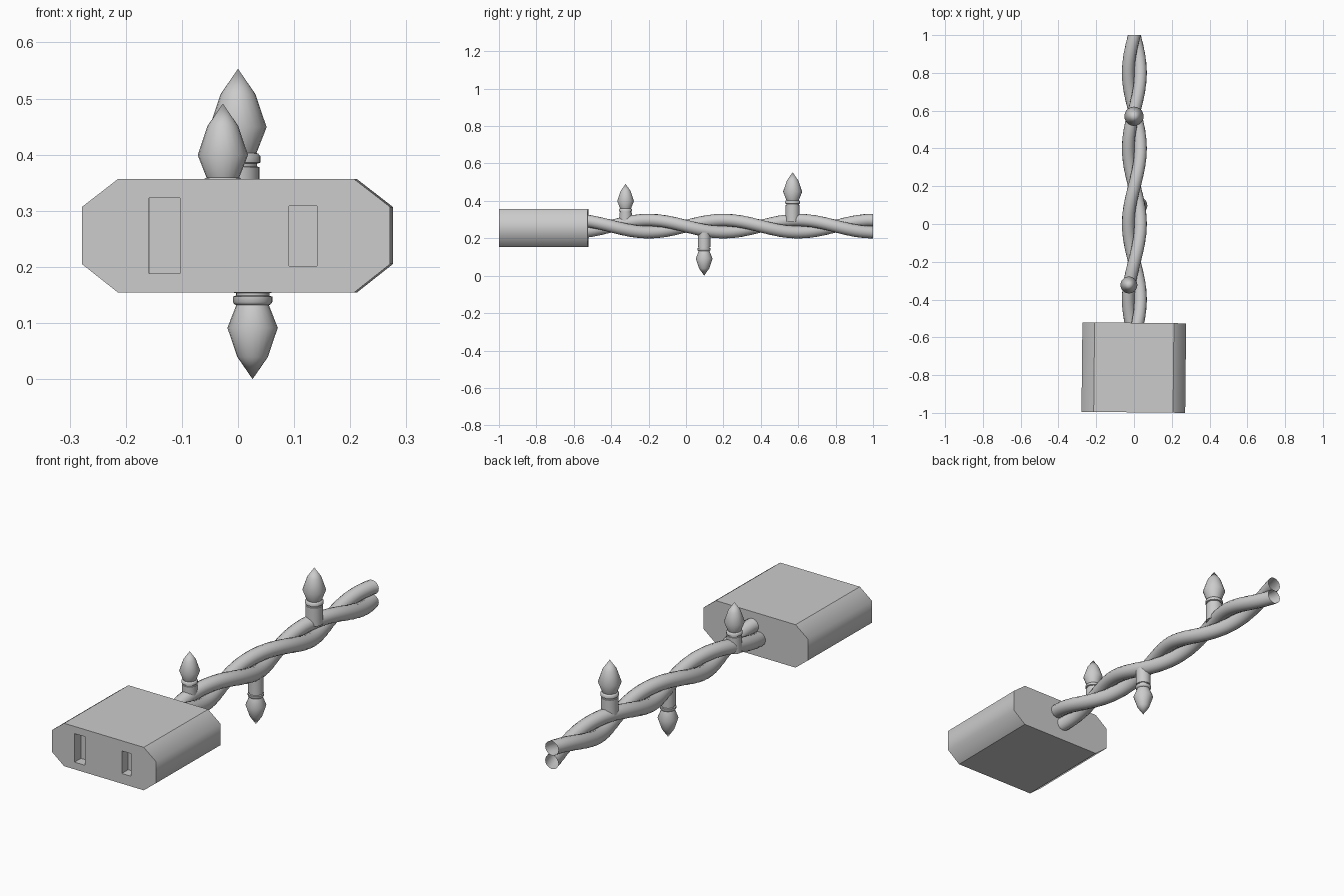
import bpy, bmesh
from math import sin, cos, pi, radians, hypot

if "Cube" in bpy.data.objects:
    bpy.data.objects.remove(bpy.data.objects["Cube"])

AXIS_Z = 0.265      # height of the cord's centre line
WIRE_R = 0.0335


def add_mesh(name, bm):
    bmesh.ops.recalc_face_normals(bm, faces=bm.faces[:])
    mesh = bpy.data.meshes.new(name)
    bm.to_mesh(mesh)
    bm.free()
    obj = bpy.data.objects.new(name, mesh)
    bpy.context.collection.objects.link(obj)
    return obj


def smooth(obj, angle):
    bpy.ops.object.select_all(action='DESELECT')
    obj.select_set(True)
    bpy.context.view_layer.objects.active = obj
    bpy.ops.object.shade_smooth_by_angle(angle=radians(angle))


def prism(name, outline, y0, y1):
    """Extrude an x-z outline along y."""
    bm = bmesh.new()
    face = bm.faces.new([bm.verts.new((x, y0, z)) for x, z in outline])
    ext = bmesh.ops.extrude_face_region(bm, geom=[face])
    verts = [g for g in ext["geom"] if isinstance(g, bmesh.types.BMVert)]
    bmesh.ops.translate(bm, verts=verts, vec=(0, y1 - y0, 0))
    return add_mesh(name, bm)


# Socket block: chamfered slab, turned very slightly, chamfers blend into the sides
right = [(0.21, 0.154), (0.2745, 0.205), (0.2745, 0.307), (0.21, 0.357)]
outline = right + [(-x, z) for x, z in reversed(right)]
block = prism("socket_block", outline, -0.237, 0.237)
for poly in block.data.polygons:
    poly.use_smooth = abs(poly.normal.x) > 0.3
block.location = (-0.001, -0.76, 0)
block.rotation_euler.z = radians(-0.6)

# Two blade slots in the front
for name, x0, x1, z0, z1 in (("left", -0.155, -0.1, 0.188, 0.323),
                             ("right", 0.094, 0.144, 0.202, 0.309)):
    cutter = prism(name + "_slot_cutter",
                   [(x0, z0), (x1, z0), (x1, z1), (x0, z1)], -0.3, -0.19)
    cutter.parent = block
    cutter.hide_render = True
    cutter.hide_set(True)
    mod = block.modifiers.new(name + "_slot", 'BOOLEAN')
    mod.operation = 'DIFFERENCE'
    mod.solver = 'EXACT'
    mod.object = cutter


# Twisted pair of open-ended wires
def wire(name, phase, steps=64, sides=16):
    pitch, y0, y1, r = 0.8, -0.535, 1.0, WIRE_R - 0.001
    bm = bmesh.new()
    rings = []
    for i in range(steps + 1):
        y = y0 + (y1 - y0) * i / steps
        t = 2 * pi * (y - 0.2) / pitch + phase
        # slice across y, stretched along the tangential direction by the lean
        lean = hypot(1, 2 * pi * r / pitch)
        ring = []
        for k in range(sides):
            a = 2 * pi * k / sides
            u, v = WIRE_R * cos(a), WIRE_R * sin(a) * lean
            ring.append(bm.verts.new(((r + u) * sin(t) + v * cos(t) + 0.002, y,
                                      AXIS_Z + (r + u) * cos(t) - v * sin(t))))
        rings.append(ring)
    for a, b in zip(rings, rings[1:]):
        for k in range(sides):
            n = (k + 1) % sides
            bm.faces.new((a[k], a[n], b[n], b[k]))
    smooth(add_mesh(name, bm), 60)


wire("wire_a", 0)
wire("wire_b", pi)

# Bulb and lampholder profile: radius, distance below the tip
PROFILE = [(0, 0), (0.031, 0.045), (0.051, 0.104), (0.033, 0.15),
           (0.036, 0.151), (0.04, 0.156), (0.04, 0.167), (0.034, 0.169),
           (0.034, 0.174), (0.038, 0.175), (0.038, 0.262), (0, 0.262)]


def lamp(name, x, y, tip_z, scale, up, sides=20):
    bm = bmesh.new()
    verts = [bm.verts.new((r, 0, -d)) for r, d in PROFILE]
    edges = [bm.edges.new(pair) for pair in zip(verts, verts[1:])]
    bmesh.ops.spin(bm, geom=verts + edges, cent=(0, 0, 0), axis=(0, 0, 1),
                   angle=2 * pi, steps=sides, use_duplicate=False)
    bmesh.ops.remove_doubles(bm, verts=bm.verts[:], dist=0.0003)
    obj = add_mesh(name, bm)
    obj.location = (x, y, tip_z)
    obj.scale = (scale,) * 3
    if not up:
        obj.rotation_euler.x = pi
    smooth(obj, 50)


lamp("near_lamp", -0.027, -0.323, 0.491, 0.88, True)
lamp("hanging_lamp", 0.026, 0.097, 0.0, 0.88, False)
lamp("far_lamp", 0.0, 0.57, 0.553, 1.0, True)
